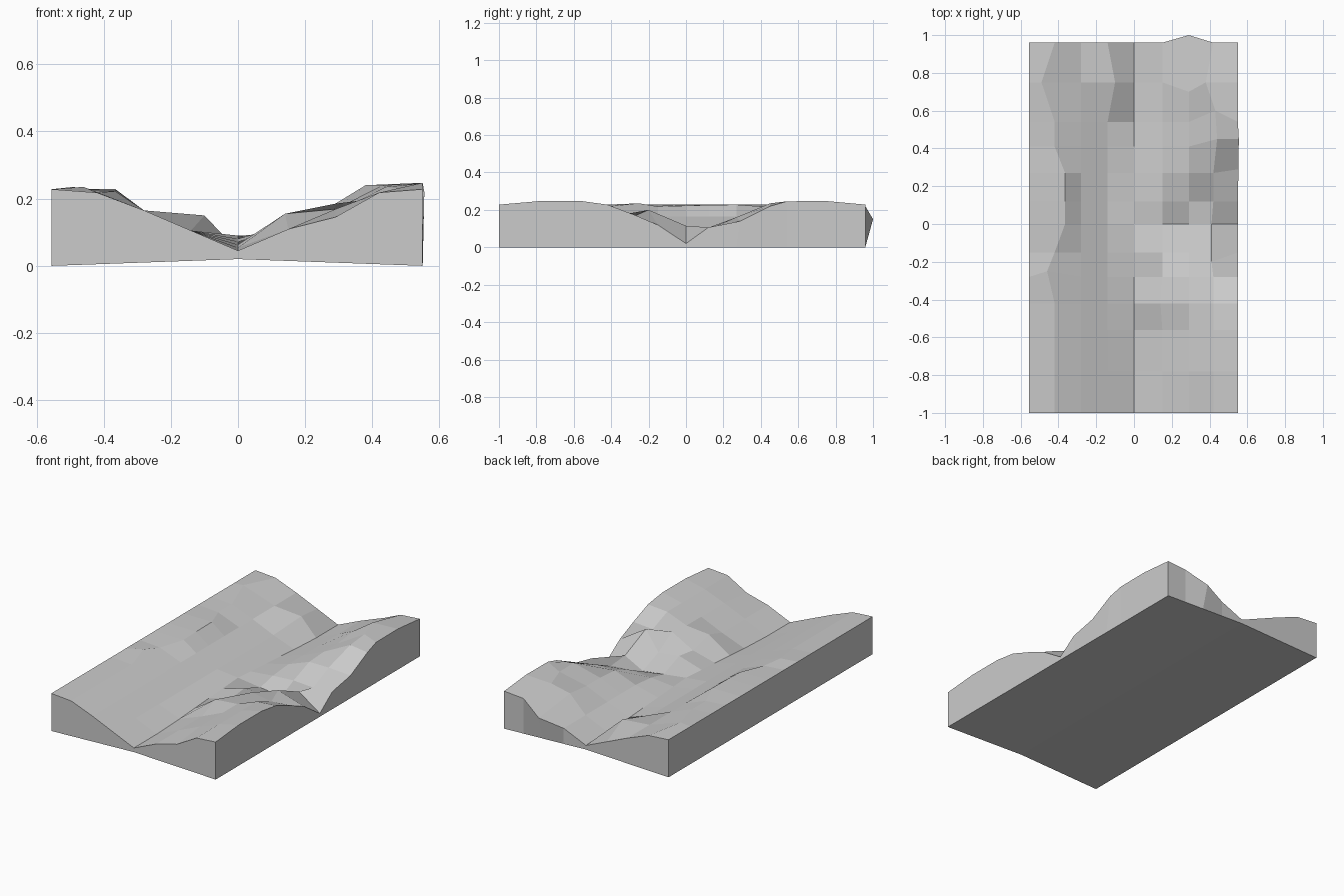
import bpy, bmesh

if "Cube" in bpy.data.objects:
    bpy.data.objects.remove(bpy.data.objects["Cube"])

# Grid lines of the low-poly terrain tile
XS = [-0.555, -0.42, -0.28, -0.14, 0.0, 0.15, 0.29, 0.42, 0.55]
YS = [-1, -0.78, -0.56, -0.42, -0.28, -0.15, 0, 0.12, 0.27, 0.41, 0.54, 0.75, 0.96]

# Bank height against distance from the nearest channel
BANK = [(0, 0.045), (0.14, 0.105), (0.28, 0.165), (0.42, 0.218), (0.555, 0.238), (2, 0.238)]

# Knobs and ledges: (column, row) -> moved point
KNOBS = {
    (1, 4): (-0.46, -0.25, 0.235), (1, 6): (-0.365, 0.0, 0.222),
    (1, 7): (-0.365, 0.12, 0.226), (1, 8): (-0.365, 0.27, 0.228),
    (1, 11): (-0.49, 0.75, 0.235), (3, 11): (-0.10, 0.75, 0.15),
    (5, 3): (0.14, -0.42, 0.155), (5, 5): (0.15, -0.15, 0.125),
    (6, 4): (0.29, -0.28, 0.185), (7, 5): (0.41, -0.20, 0.20),
    (7, 6): (0.41, 0.0, 0.115), (6, 7): (0.29, 0.12, 0.105),
    (7, 9): (0.44, 0.45, 0.235), (8, 8): (0.553, 0.29, 0.14),
    (8, 9): (0.555, 0.45, 0.22), (6, 11): (0.29, 0.70, 0.185),
    (7, 11): (0.38, 0.75, 0.24), (7, 10): (0.43, 0.60, 0.24),
    (6, 0): (0.29, -1.0, 0.145), (6, 12): (0.29, 1.0, 0.15),
}


def bank(d):
    for (a, za), (b, zb) in zip(BANK, BANK[1:]):
        if d <= b:
            return za + (zb - za) * (d - a) / (b - a)


def height(x, y):
    # main channel along y, side channel running out to +x
    if x >= 0 and abs(y) < 0.01:
        return 0.09 - 0.07 * x / 0.55
    if x == 0:
        return 0.045 + 0.045 * max(0, 1 - abs(y) / 0.7)
    if x < -0.5:
        return 0.228
    z = bank(-x if x < 0 else min(x, abs(y)))
    if x > 0.5:
        z = 0.228 if abs(y) > 0.9 else z + 0.01
    return z


bm = bmesh.new()
nx, ny = len(XS), len(YS)
top, base = {}, {}
for j, y in enumerate(YS):
    for i, x in enumerate(XS):
        top[i, j] = bm.verts.new(KNOBS.get((i, j), (x, y, height(x, y))))
        base[i, j] = bm.verts.new((x, y, 0.02 * (1 - min(1, abs(x) / 0.55))))

# Terrain surface and gently arched underside
for j in range(ny - 1):
    for i in range(nx - 1):
        ring = [(i, j), (i + 1, j), (i + 1, j + 1), (i, j + 1)]
        bm.faces.new([top[k] for k in ring])
        bm.faces.new([base[k] for k in reversed(ring)])

# Side walls around the rim
rim = ([(i, 0) for i in range(nx - 1)] + [(nx - 1, j) for j in range(ny - 1)]
       + [(i, ny - 1) for i in range(nx - 1, 0, -1)] + [(0, j) for j in range(ny - 1, 0, -1)])
for a, b in zip(rim, rim[1:] + rim[:1]):
    bm.faces.new([base[a], base[b], top[b], top[a]])

bmesh.ops.recalc_face_normals(bm, faces=bm.faces)
mesh = bpy.data.meshes.new("valley_tile")
bm.to_mesh(mesh)
bm.free()
tile = bpy.data.objects.new("valley_tile", mesh)
bpy.context.collection.objects.link(tile)
